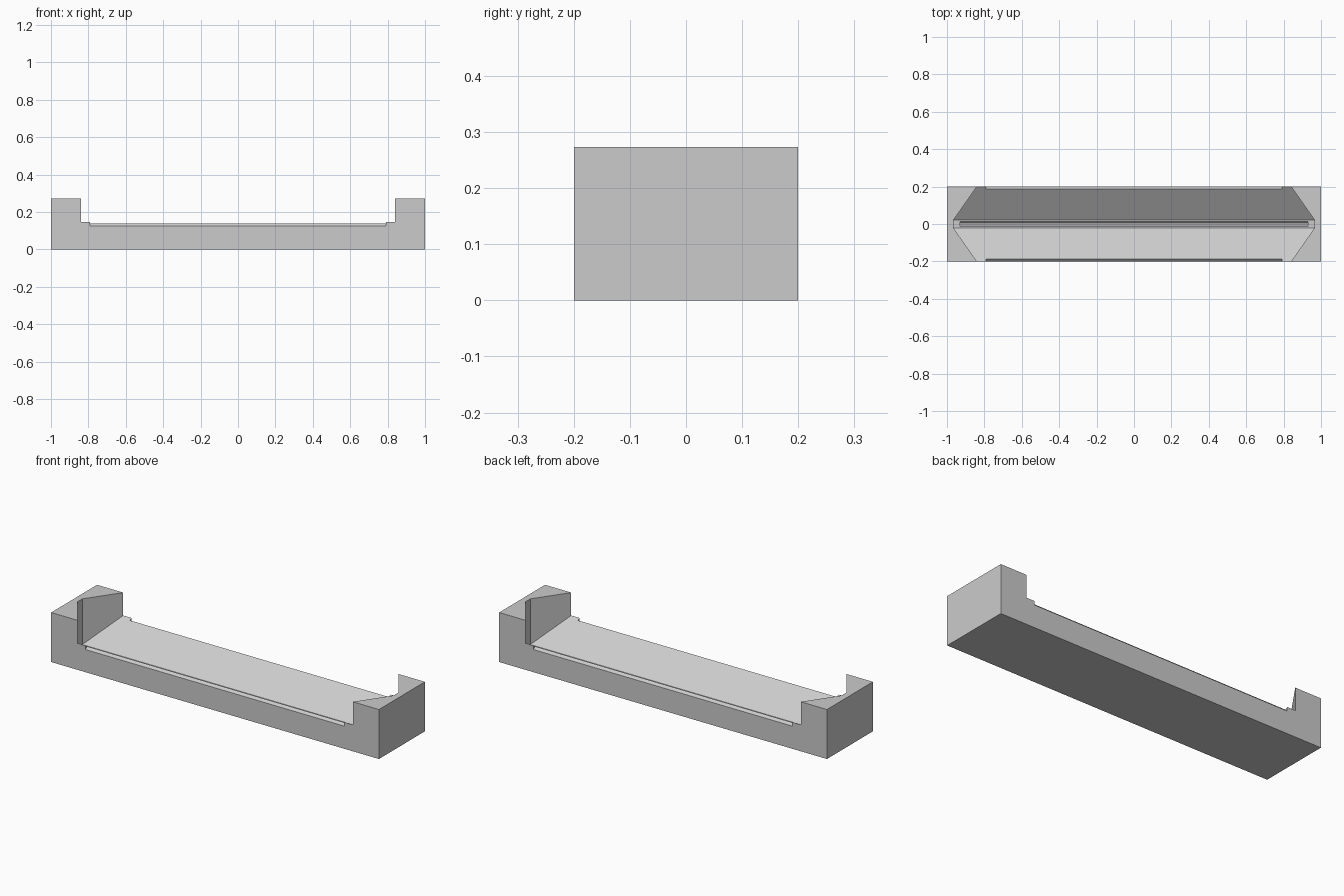
import bpy, bmesh

if "Cube" in bpy.data.objects:
    bpy.data.objects.remove(bpy.data.objects["Cube"])

grey = bpy.data.materials.new("light grey")
grey.diffuse_color = (0.6, 0.6, 0.6, 1)
grey.use_nodes = True
grey.node_tree.nodes["Principled BSDF"].inputs["Base Color"].default_value = grey.diffuse_color


def hull(name, points):
    """Convex solid around the given points."""
    bm = bmesh.new()
    for p in points:
        bm.verts.new(p)
    bmesh.ops.convex_hull(bm, input=bm.verts)
    bmesh.ops.dissolve_limit(bm, angle_limit=0.005, verts=bm.verts, edges=bm.edges)
    bmesh.ops.recalc_face_normals(bm, faces=bm.faces)
    mesh = bpy.data.meshes.new(name)
    bm.to_mesh(mesh)
    bm.free()
    obj = bpy.data.objects.new(name, mesh)
    bpy.context.collection.objects.link(obj)
    mesh.materials.append(grey)
    return obj


def bar(name, half_length, profile):
    """Convex y-z profile extruded along x."""
    return hull(name, [(s * half_length, y, z) for s in (-1, 1) for y, z in profile])


# Main block
block = bar("cradle_block", 1.0, [(-0.2, 0), (0.2, 0), (0.2, 0.273), (-0.2, 0.273)])

# V-shaped pocket with angled end walls, open at front and back
SLOPE = 0.706
y_in, y_out, floor = 0.022, 0.3, 0.021
plan = [(0.965, y_in, floor), (0.77, y_out, floor + (y_out - y_in) * SLOPE)]
pocket = hull("pocket_cutter", [(sx * x, sy * y, h)
                                for x, y, z in plan for h in (z, 0.4)
                                for sx in (-1, 1) for sy in (-1, 1)])
cutters = [pocket]

# Chamfers along the front and back rims
for side, label in ((-1, "front"), (1, "back")):
    cutters.append(bar(label + "_chamfer_cutter", 0.79,
                       [(side * 0.22, 0.105), (side * 0.17, 0.155), (side * 0.22, 0.2)]))

# Narrow groove in the pocket floor
cutters.append(bar("groove_cutter", 0.93,
                   [(-0.013, 0.03), (0.013, 0.03), (0.013, 0.018), (-0.013, 0.018),
                    (-0.005, 0.01), (0.005, 0.01)]))

for cutter in cutters:
    cutter.hide_render = True
    mod = block.modifiers.new(cutter.name, "BOOLEAN")
    mod.operation = "DIFFERENCE"
    mod.solver = "EXACT"
    mod.object = cutter

# Bake the cuts and drop the helpers
bpy.context.view_layer.update()
graph = bpy.context.evaluated_depsgraph_get()
result = bpy.data.meshes.new_from_object(block.evaluated_get(graph))
block.modifiers.clear()
block.data = result
for cutter in cutters:
    bpy.data.objects.remove(cutter)
